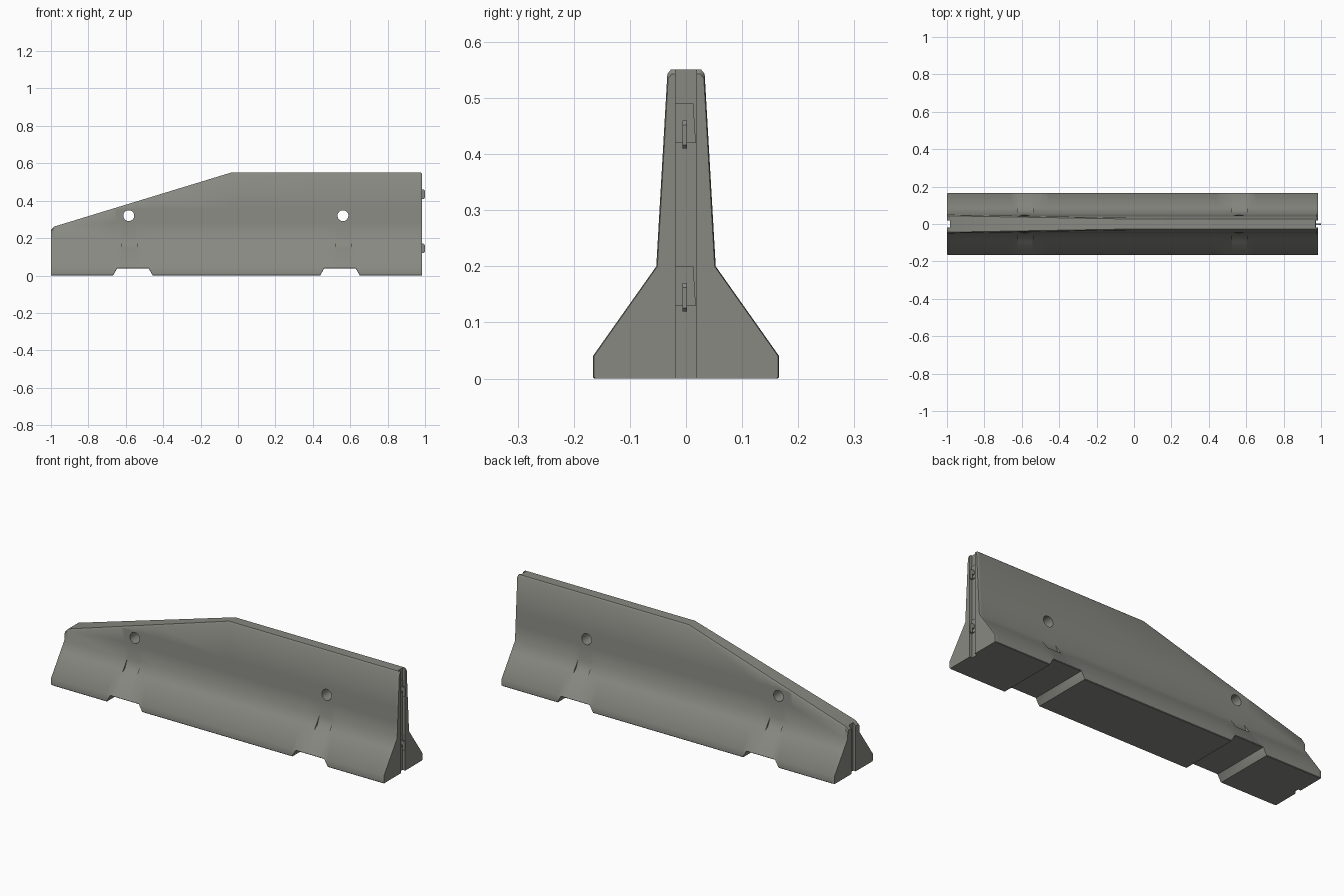
import bpy, bmesh, math

cube = bpy.data.objects.get("Cube")
if cube:
    bpy.data.objects.remove(cube, do_unlink=True)

concrete = bpy.data.materials.new("concrete grey")
concrete.use_nodes = True
concrete.diffuse_color = (0.25, 0.25, 0.225, 1)
shader = concrete.node_tree.nodes["Principled BSDF"]
shader.inputs["Base Color"].default_value = concrete.diffuse_color

HOLE_Z, HOLE_R, HOLE_BOX = 0.32, 0.029, 0.036
GROOVE = 0.0185
RIDGE = [(-1.0, 0.245), (-0.982, 0.262), (-0.035, 0.551), (0.978, 0.551), (0.985, 0.543)]
# Each station: centre of foot opening, of lifting recess and of through hole
STATIONS = [(-0.562, -0.582, -0.584), (0.545, 0.565, 0.561)]
parts = []


def ridge(x):
    """Height of the barrier top at x."""
    for (x0, z0), (x1, z1) in zip(RIDGE, RIDGE[1:]):
        if x <= x1:
            return z0 + (z1 - z0) * (x - x0) / (x1 - x0)
    return RIDGE[-1][1]


def wall(z):
    """Half thickness of the barrier at height z."""
    if z < 0.2:
        return 0.053 + (0.2 - z) * 0.706
    return 0.053 - (z - 0.2) * 0.0575


def half_section(x, bottom=0.0, recess=0.0, inset=0.0):
    top = ridge(x)
    edge = top - 0.008
    rows = [min(HOLE_Z + d, edge) for d in (-HOLE_BOX, HOLE_BOX)] + [edge]
    points = [(0.163, bottom), (0.166, bottom + 0.003), (0.166, 0.04),
              (wall(0.14), 0.14), (wall(0.157) - recess, 0.157)]
    points += [(wall(z), z) for z in [0.2] + rows]
    points.append((wall(top) - 0.006, top))
    return [(x, y - inset, z) for y, z in points]


def mirrored(half):
    return half + [(x, -y, z) for x, y, z in reversed(half)]


def skin(rings):
    """Closed solid through equal-length rings, with repeated points welded."""
    bm = bmesh.new()
    loops = [[bm.verts.new(p) for p in ring] for ring in rings]
    count = len(loops[0])
    for a, b in zip(loops, loops[1:]):
        for i in range(count):
            j = (i + 1) % count
            bm.faces.new((a[i], a[j], b[j], b[i]))
    bm.faces.new(loops[0])
    bm.faces.new(loops[-1])
    bmesh.ops.remove_doubles(bm, verts=bm.verts[:], dist=0.00005)
    return bm


def finish(name, bm):
    bmesh.ops.recalc_face_normals(bm, faces=bm.faces[:])
    mesh = bpy.data.meshes.new(name)
    bm.to_mesh(mesh)
    bm.free()
    mesh.materials.append(concrete)
    obj = bpy.data.objects.new(name, mesh)
    bpy.context.collection.objects.link(obj)
    parts.append(obj)


def pierce(bm, cx, sides=32):
    """Open a round hole through the matching panels on both walls."""
    rings = []
    for s in (1, -1):
        panel = next(f for f in bm.faces
                     if abs(f.calc_center_median().x - cx) < 0.003
                     and abs(f.calc_center_median().z - HOLE_Z) < 0.003
                     and f.calc_center_median().y * s > 0.02)
        corners = sorted(panel.verts, key=lambda v: math.atan2(
            v.co.z - HOLE_Z, v.co.x - cx) % math.tau)
        bm.faces.remove(panel)
        ring = []
        for i in range(sides):
            a = math.tau * i / sides
            z = HOLE_Z + HOLE_R * math.sin(a)
            ring.append(bm.verts.new((cx + HOLE_R * math.cos(a), s * wall(z), z)))
        quarter = sides // 4
        for k, corner in enumerate(corners):
            start = k * quarter
            bm.faces.new((ring[start], corners[k - 1], corner))
            for i in range(start, start + quarter):
                bm.faces.new((corner, ring[i], ring[(i + 1) % sides]))
        rings.append(ring)
    for i in range(sides):
        j = (i + 1) % sides
        bm.faces.new((rings[0][i], rings[0][j], rings[1][j], rings[1][i]))


# Main body with foot openings, lifting recesses and through holes
sections = [half_section(x) for x in (-0.985, -0.982, -0.035, 0.97)]
for foot, lift, hole in STATIONS:
    raised = 0.037
    for s in (-1, 1):
        sections.append(half_section(foot + s * 0.106))
        sections.append(half_section(foot + s * 0.085, raised))
        sections.append(half_section(hole + s * HOLE_BOX, raised, 0.012))
    # Paired sections form the upright recess sides
    sections.append(half_section(lift - 0.042, raised))
    sections.append(half_section(lift - 0.042, raised, 0.012))
    sections.append(half_section(lift + 0.042, raised, 0.012))
    sections.append(half_section(lift + 0.042, raised))
sections.sort(key=lambda half: half[0][0])
body = skin([mirrored(half) for half in sections])
for station in STATIONS:
    pierce(body, station[2])
finish("barrier_body", body)

# End cheeks on either side of the joint grooves
for end, xs in (("low", (-0.985, -0.982, -1.0)), ("tall", (0.97, 0.978, 0.985))):
    for side, s in (("left", 1), ("right", -1)):
        rings = []
        for x in sorted(xs):
            if end == "low" and x > -0.984:
                continue
            half = half_section(x, inset=0.002 if x in (-1.0, 0.985) else 0)
            ring = half + [(x, GROOVE, half[-1][2]), (x, GROOVE, 0)]
            rings.append([(px, s * py, pz) for px, py, pz in ring])
        finish(f"{end}_end_{side}_cheek", skin(rings))

# Coupling plates and hooks in the tall end
for label, z in (("lower", 0.13), ("upper", 0.42)):
    plate = [(-0.0185, z), (0.0175, z), (0.013, z + 0.07), (-0.0185, z + 0.07)]
    finish(label + "_coupling_plate",
           skin([[(x, y, pz) for y, pz in plate] for x in (0.968, 0.974)]))
    hook = [(0.97, z + 0.018), (0.985, z + 0.018), (0.985, z - 0.01), (0.994, z - 0.01),
            (1.0, z - 0.004), (1.0, z + 0.032), (0.992, z + 0.04), (0.97, z + 0.04)]
    finish(label + "_coupling_hook",
           skin([[(x, y, pz) for x, pz in hook] for y in (-0.0065, 0.0015)]))

# Soft shading over the shallow profile breaks
for part in parts:
    part.select_set(True)
bpy.context.view_layer.objects.active = parts[0]
bpy.ops.object.shade_smooth_by_angle(angle=math.radians(40))
